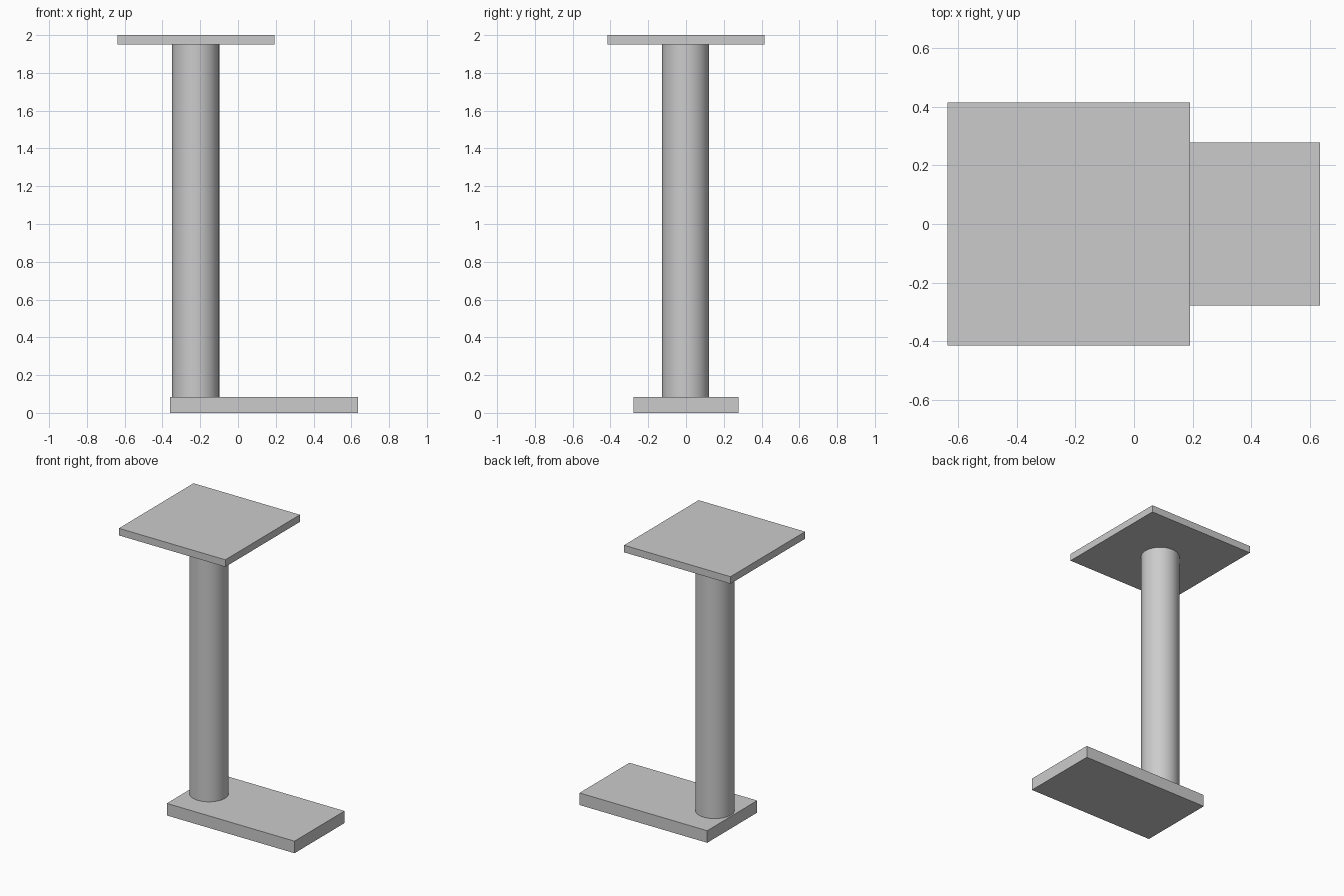
import bpy
import math

cube = bpy.data.objects.get("Cube")
if cube:
    bpy.data.objects.remove(cube, do_unlink=True)

# One plain grey for every part
GREY = (0.6, 0.6, 0.6, 1.0)
grey = bpy.data.materials.new("plain_grey")
grey.use_nodes = True
grey.diffuse_color = GREY
grey.node_tree.nodes["Principled BSDF"].inputs["Base Color"].default_value = GREY


def finish(name):
    obj = bpy.context.object
    obj.name = name
    obj.data.name = name
    obj.data.materials.append(grey)
    return obj


def slab(name, x, y, z):
    """Box spanning the given (low, high) ranges."""
    spans = (x, y, z)
    bpy.ops.mesh.primitive_cube_add(size=1, location=[(a + b) / 2 for a, b in spans])
    obj = finish(name)
    obj.scale = [b - a for a, b in spans]
    bpy.ops.object.transform_apply(location=False, rotation=False, scale=True)
    return obj


BASE_TOP, PLATE_BOTTOM = 0.085, 1.95

# Foot slab, reaching out to one side
slab("base", (-0.36, 0.635), (-0.278, 0.278), (0, BASE_TOP))

# Square top plate, centred over the column
slab("top_plate", (-0.637, 0.192), (-0.415, 0.415), (PLATE_BOTTOM, 2))

# Round column between the slabs
bpy.ops.mesh.primitive_cylinder_add(
    vertices=64, radius=0.125, depth=PLATE_BOTTOM - BASE_TOP,
    location=(-0.224, -0.002, (BASE_TOP + PLATE_BOTTOM) / 2))
finish("column")
bpy.ops.object.shade_smooth_by_angle(angle=math.radians(30))
